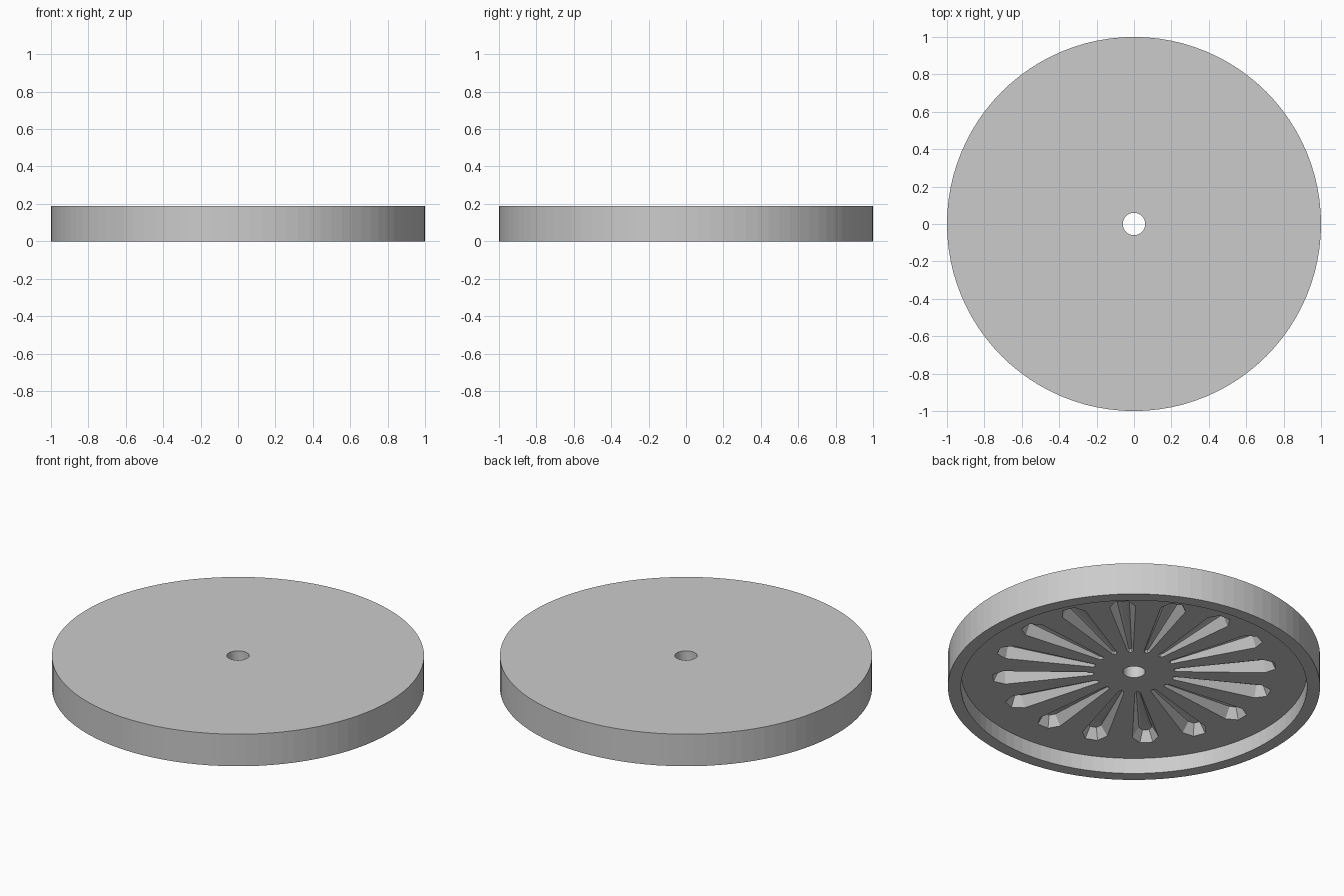
import bpy, bmesh
from math import sin, cos, pi, radians
from mathutils import Vector, Matrix

cube = bpy.data.objects.get("Cube")
if cube:
    bpy.data.objects.remove(cube, do_unlink=True)

HEIGHT, FLOOR = 0.19, 0.093
RADIUS, RECESS, BORE = 1.0, 0.93, 0.06
SEGMENTS, GROOVES = 96, 16

grey = bpy.data.materials.new("plain grey")
grey.use_nodes = True
grey.diffuse_color = (0.6, 0.6, 0.6, 1)
grey.node_tree.nodes["Principled BSDF"].inputs["Base Color"].default_value = (0.6, 0.6, 0.6, 1)


def to_object(name, bm):
    bmesh.ops.recalc_face_normals(bm, faces=bm.faces)
    mesh = bpy.data.meshes.new(name)
    bm.to_mesh(mesh)
    bm.free()
    mesh.materials.append(grey)
    obj = bpy.data.objects.new(name, mesh)
    bpy.context.collection.objects.link(obj)
    return obj


def ball_points(y, r):
    """Points of a coarse six-sided ball centred on the recess floor."""
    return [Vector((r * sin(p) * cos(k * pi / 3),
                    y + r * sin(p) * sin(k * pi / 3),
                    FLOOR + r * cos(p)))
            for p in (pi / 6, pi / 2, 5 * pi / 6) for k in range(6)]


# Disc: revolved section with rim, recessed underside and centre bore
bm = bmesh.new()
profile = [(BORE, FLOOR), (RECESS, FLOOR), (RECESS, 0),
           (RADIUS, 0), (RADIUS, HEIGHT), (BORE, HEIGHT)]
verts = [bm.verts.new((r, 0, z)) for r, z in profile]
edges = [bm.edges.new((verts[i - 1], verts[i])) for i in range(len(verts))]
bmesh.ops.spin(bm, geom=verts + edges, cent=(0, 0, 0), axis=(0, 0, 1),
               angle=2 * pi, steps=SEGMENTS, use_merge=True)
bmesh.ops.remove_doubles(bm, verts=bm.verts, dist=0.0001)
disc = to_object("wheel_disc", bm)

# Tapered grooves: hull of a large outer and a small inner ball
bm = bmesh.new()
for i in range(GROOVES):
    turn = Matrix.Rotation(i * 2 * pi / GROOVES, 3, 'Z')
    points = [bm.verts.new(turn @ p)
              for p in ball_points(0.70, 0.07) + ball_points(0.23, 0.016)]
    hull = bmesh.ops.convex_hull(bm, input=points)
    spare = {v for v in hull["geom_interior"] + hull["geom_unused"]
             if isinstance(v, bmesh.types.BMVert)}
    bmesh.ops.delete(bm, geom=list(spare), context='VERTS')
bmesh.ops.dissolve_limit(bm, angle_limit=radians(0.5), verts=bm.verts, edges=bm.edges)
cutter = to_object("groove_cutter", bm)
cutter.hide_render = True

# Cut the grooves into the underside
cut = disc.modifiers.new("grooves", 'BOOLEAN')
cut.operation = 'DIFFERENCE'
cut.solver = 'EXACT'
cut.object = cutter
bpy.context.view_layer.objects.active = disc
disc.select_set(True)
bpy.ops.object.modifier_apply(modifier=cut.name)
bpy.data.objects.remove(cutter, do_unlink=True)
